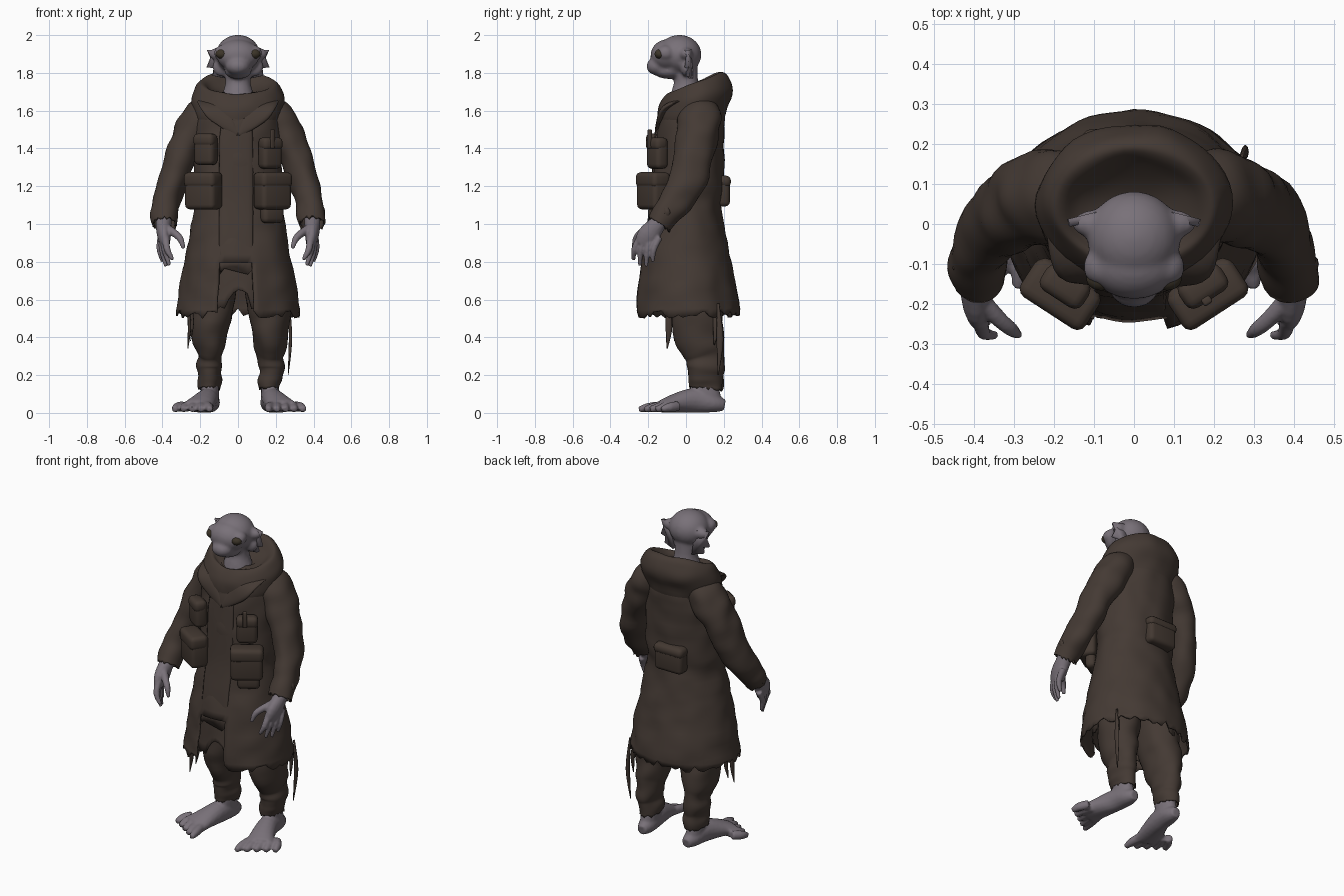
import bpy, bmesh, math, random
from mathutils import Vector, Matrix, noise

random.seed(4)
if "Cube" in bpy.data.objects:
    bpy.data.objects.remove(bpy.data.objects["Cube"])


def material(name, rgb):
    m = bpy.data.materials.new(name)
    m.use_nodes = True
    m.diffuse_color = (*rgb, 1)
    m.node_tree.nodes["Principled BSDF"].inputs["Base Color"].default_value = (*rgb, 1)
    return m


CLOTH = material("brown cloth", (0.058, 0.042, 0.034))
POUCH = material("worn pouch brown", (0.056, 0.040, 0.031))
SKIN = material("grey skin", (0.19, 0.165, 0.19))
EYE = material("dark olive eye", (0.045, 0.035, 0.022))


def smooth_path(pts, n):
    """Catmull-Rom resampling of points that carry their radii."""
    out = []
    for i in range(len(pts) - 1):
        a, b, c, d = (pts[max(0, min(len(pts) - 1, i + k))] for k in (-1, 0, 1, 2))
        for s in range(n):
            t = s / n
            out.append([q + t / 2 * (r - p + t * (2*p - 5*q + 4*r - w + t * (3*(q - r) + w - p)))
                        for p, q, r, w in zip(a, b, c, d)])
    return out + [list(pts[-1])]


def tube(bm, pts, seg=16, n=3, caps=True):
    """Elliptical tube through (x, y, z, rx, ry[, slope]) points; returns its rings."""
    pts = smooth_path(pts, n)
    rings = []
    for i, p in enumerate(pts):
        t = Vector(pts[min(i + 1, len(pts) - 1)][:3]) - Vector(pts[max(i - 1, 0)][:3])
        t.normalize()
        x = Vector((1, 0, 0))
        u = (x - t * t.x).normalized()
        w = t.cross(u)
        if len(p) > 5:
            u, w = x, Vector((0, 1, p[5]))
        rings.append([bm.verts.new(Vector(p[:3]) + u * p[3] * math.cos(a) + w * p[4] * math.sin(a))
                      for a in (math.tau * k / seg for k in range(seg))])
    for r, q in zip(rings, rings[1:]):
        for k in range(seg):
            j = (k + 1) % seg
            bm.faces.new((r[k], r[j], q[j], q[k]))
    if caps:
        bm.faces.new(rings[0])
        bm.faces.new(rings[-1])
    return rings


def ball(bm, centre, size):
    m = Matrix.Translation(centre) @ Matrix.Diagonal((*size, 1))
    bmesh.ops.create_uvsphere(bm, u_segments=24, v_segments=16, radius=1, matrix=m)


def flip(pts, s, shift=0):
    return [(p[0] * s + shift, *p[1:]) for p in pts]


def ragged(ring, amount):
    for v in ring:
        v.co.z += random.uniform(-1, 0.6) * amount


def finish(bm, name, mat, wrinkle=0, voxel=0, thick=0, bevel=0):
    bmesh.ops.recalc_face_normals(bm, faces=bm.faces)
    bm.normal_update()
    for v in bm.verts:
        if wrinkle:
            v.co += v.normal * wrinkle * noise.noise(Vector((v.co.x * 9, v.co.y * 9, v.co.z * 11)))
    me = bpy.data.meshes.new(name)
    bm.to_mesh(me)
    bm.free()
    me.materials.append(mat)
    for p in me.polygons:
        p.use_smooth = True
    ob = bpy.data.objects.new(name, me)
    bpy.context.collection.objects.link(ob)
    if thick:
        ob.modifiers.new("thickness", 'SOLIDIFY').thickness = thick
    if bevel:
        b = ob.modifiers.new("soft edges", 'BEVEL')
        b.width, b.segments = bevel, 3
    if voxel:
        r = ob.modifiers.new("merge", 'REMESH')
        r.mode, r.voxel_size, r.use_smooth_shade = 'VOXEL', voxel, True
        s = ob.modifiers.new("soften", 'SMOOTH')
        s.factor, s.iterations = 0.5, 4


def box(name, centre, size, turn, bevel=0.025):
    bm = bmesh.new()
    m = Matrix.Translation(centre) @ Matrix.Rotation(turn, 4, 'Z') @ Matrix.Diagonal((*size, 1))
    bmesh.ops.create_cube(bm, size=1, matrix=m)
    finish(bm, name, POUCH, bevel=bevel)


# Coat body with torn hem and an open front slit
bm = bmesh.new()
coat = [(0, .03, 1.7, .1, .09), (0, .03, 1.62, .2, .165), (0, .025, 1.5, .235, .18), (0, .015, 1.35, .23, .185),
        (0, .01, 1.2, .235, .188), (0, .002, 1.1, .23, .184), (0, 0, .95, .258, .212),
        (0, -.002, .8, .285, .242), (0, .003, .65, .312, .266), (0, .005, .53, .328, .278)]
rings = tube(bm, coat, seg=72, n=4, caps=False)
ragged(rings[-1], 0.03)
slit = [f for f in bm.faces if f.calc_center_median().z < .78 and f.calc_center_median().y < 0
        and -.1 < f.calc_center_median().x < .08]
bmesh.ops.delete(bm, geom=slit, context='FACES')
finish(bm, "coat_body", CLOTH, wrinkle=.012, thick=.01)

# Front overlap panel
bm = bmesh.new()
rings = tube(bm, [(-.01, -.125, 1.6, .06, .01), (-.01, -.15, 1.5, .085, .012), (-.01, -.164, 1.3, .09, .014),
                  (-.01, -.178, 1.1, .09, .014), (-.01, -.204, .95, .09, .012), (-.01, -.231, .76, .088, .006)], n=4)
ragged(rings[-1], 0.03)
finish(bm, "front_panel", CLOTH, wrinkle=.004)

# Inner tunic hem, arched between the legs
bm = bmesh.new()
rings = tube(bm, [(0, 0, .95, .2, .18), (0, 0, .8, .24, .215), (0, 0, .56, .25, .23)], seg=64, n=4, caps=False)
ragged(rings[-1], 0.02)
for k, ring in enumerate(rings[-3:]):
    for v in ring:
        v.co.z += .035 * (k + 1) * max(0, 1 - (v.co.x / .075) ** 2)
finish(bm, "inner_tunic", CLOTH, wrinkle=.006, thick=.008)

# Lowered hood, rolled over a sloping rim
bm = bmesh.new()
tube(bm, [(0, .03, 1.5, .2, .165, .2), (0, .035, 1.58, .235, .185, .2), (0, .05, 1.66, .245, .198, .25),
          (0, .05, 1.715, .228, .18, .34), (0, .045, 1.745, .205, .153, .4), (0, .038, 1.742, .18, .132, .4),
          (0, .03, 1.71, .135, .11, .3), (0, .02, 1.68, .04, .04, 0)], seg=48, n=4)
finish(bm, "hood", CLOTH, wrinkle=.01)

# Crossed collar folds on the chest
for s, side in ((1, "left"), (-1, "right")):
    bm = bmesh.new()
    tube(bm, flip([(.205, -.01, 1.66, .02, .006), (.14, -.103, 1.62, .06, .016),
                   (.07, -.142, 1.55, .05, .013), (.0, -.158, 1.47, .012, .008)], s), n=5)
    finish(bm, side + "_collar_fold", CLOTH, wrinkle=.006)

# Head and neck
bm = bmesh.new()
for c, r in (((0, -.035, 1.897), (.117, .117, .104)), ((0, -.1, 1.892), (.113, .088, .085)),
             ((0, -.15, 1.835), (.065, .06, .048)), ((0, -.09, 1.81), (.072, .085, .042))):
    ball(bm, c, r)
for s in (1, -1):
    ball(bm, (s * .082, -.107, 1.905), (.045, .047, .042))
    ball(bm, (s * .1, .0, 1.9), (.055, .035, .034))
    ball(bm, (s * .085, .0, 1.83), (.05, .03, .05))
tube(bm, [(0, -.01, 1.88, .07, .07), (0, 0, 1.76, .066, .064), (0, 0, 1.7, .08, .078), (0, 0, 1.6, .12, .1)])
finish(bm, "head", SKIN, voxel=.01)

for s, side in ((1, "left"), (-1, "right")):
    # Eye
    bm = bmesh.new()
    ball(bm, (s * .083, -.137, 1.9), (.036, .029, .026))
    finish(bm, side + "_eye", EYE)

    # Jagged ear fin
    bm = bmesh.new()
    fin = [(.08, 1.925), (.16, 1.92), (.142, 1.88), (.162, 1.83), (.125, 1.825), (.13, 1.785), (.06, 1.77)]
    bm.faces.new([bm.verts.new((s * x, .018 - .25 * (x - .06), z)) for x, z in fin])
    finish(bm, side + "_ear_fin", SKIN, thick=.02)

    # Sleeve and cuff
    bm = bmesh.new()
    rings = tube(bm, flip([(.12, .055, 1.62, .06, .09), (.185, .07, 1.57, .1, .115), (.24, .065, 1.49, .1, .115),
                           (.295, .045, 1.38, .085, .108), (.34, .012, 1.25, .08, .1), (.378, -.052, 1.12, .074, .085),
                           (.388, -.105, 1.05, .072, .073), (.39, -.138, 1.0, .068, .068)], s), seg=32, n=5, caps=False)
    ragged(rings[-1], 0.012)
    finish(bm, side + "_sleeve", CLOTH, wrinkle=.014, thick=.01)

    # Hand with four fingers and a thumb
    bm = bmesh.new()
    tube(bm, flip([(.39, -.1, 1.06, .042, .042), (.394, -.15, 1.0, .042, .046), (.392, -.198, .94, .036, .06),
                   (.385, -.218, .89, .026, .054)], s))
    for i in range(4):
        y, drop = -.258 + .034 * i, (.0, .03, .035, .01)[i]
        tube(bm, flip([(.383 + .008 * i, y + .015, .93, .02, .019), (.375 + .013 * i, y - .015, .865, .018, .017),
                       (.345 + .018 * i, y - .02, .81 - drop, .01, .01)], s), seg=10)
    tube(bm, flip([(.385, -.19, .98, .026, .026), (.335, -.24, .95, .021, .021), (.305, -.265, .92, .018, .018),
                   (.288, -.278, .87, .01, .01)], s), seg=10)
    finish(bm, side + "_hand", SKIN, voxel=.006)

    # Baggy trouser leg, bound at the shin
    bm = bmesh.new()
    shift = 0 if s > 0 else .022
    rings = tube(bm, flip([(.12, .04, .8, .11, .13), (.155, .055, .56, .112, .135), (.172, .062, .45, .098, .135),
                           (.172, .085, .35, .085, .118), (.17, .1, .3, .068, .105), (.172, .108, .25, .07, .1),
                           (.172, .106, .21, .06, .09), (.17, .105, .17, .063, .09), (.17, .102, .13, .056, .085)],
                          s, shift), seg=32, n=4, caps=False)
    ragged(rings[-1], 0.01)
    finish(bm, side + "_trouser_leg", CLOTH, wrinkle=.014, thick=.008)

    # Bare foot with spread toes
    bm = bmesh.new()
    tube(bm, flip([(.17, .1, .22, .045, .06), (.17, .1, .13, .048, .075), (.17, .115, .06, .048, .075)], s, shift))
    tube(bm, flip([(.165, .205, .04, .028, .03), (.168, .15, .05, .05, .048), (.18, .05, .066, .057, .066),
                   (.208, -.05, .053, .07, .052), (.237, -.13, .034, .086, .033)], s, shift))
    for i in range(5):
        tube(bm, flip([(.177 + .031 * i, -.1 + .015 * i, .036, .024, .028), (.165 + .042 * i, -.19 + .026 * i, .03, .025, .026),
                       (.16 + .047 * i, -.25 + .03 * i, .018, .016, .016)], s, shift / 2), seg=10)
    finish(bm, side + "_foot", SKIN, voxel=.008)

    # Chest and hip pouches with flaps
    turn = s * math.radians(33)
    out = Vector((s * math.sin(abs(turn)), -math.cos(turn), 0))
    for label, c, size in (("chest", (s * .17, -.152, 1.385 - s * .01), (.12, .075, .165)),
                           ("hip", (s * .182, -.172, 1.175), (.185, .11, .195))):
        c, (w, d, h) = Vector(c), size
        box(f"{side}_{label}_pouch", c, size, turn)
        box(f"{side}_{label}_flap", c + Vector((0, 0, h * .3)) + out * .005, (w * 1.04, d, h * .42), turn)

# Strap on the left chest pouch and the low pocket under the left hip pouch
box("chest_strap", (.182, -.192, 1.45), (.025, .02, .1), math.radians(33), .006)
box("lower_pocket", (.18, -.15, 1.05), (.13, .06, .09), math.radians(33))

# Back pouch and its flap
box("back_pouch", (-.03, .19, 1.175), (.19, .085, .165), 0)
box("back_flap", (-.03, .194, 1.225), (.2, .087, .06), 0)

# Torn strips hanging from the hem and cuffs
strips = [(.27, .17, .58, .2), (.25, .15, .58, .36), (-.265, -.1, .58, .34), (-.25, -.06, .58, .38),
          (.445, -.11, 1.1, 1.02), (-.45, -.11, 1.1, 1.01)]
for i, (x, y, top, low) in enumerate(strips):
    bm = bmesh.new()
    tube(bm, [(x, y, top, .004, .006), (x + .008, y + .01, (top + low) / 2, .009, .018),
              (x + random.uniform(-.01, .02), y, low, .002, .003)], seg=8, n=4)
    finish(bm, f"torn_strip_{i + 1}", CLOTH)
